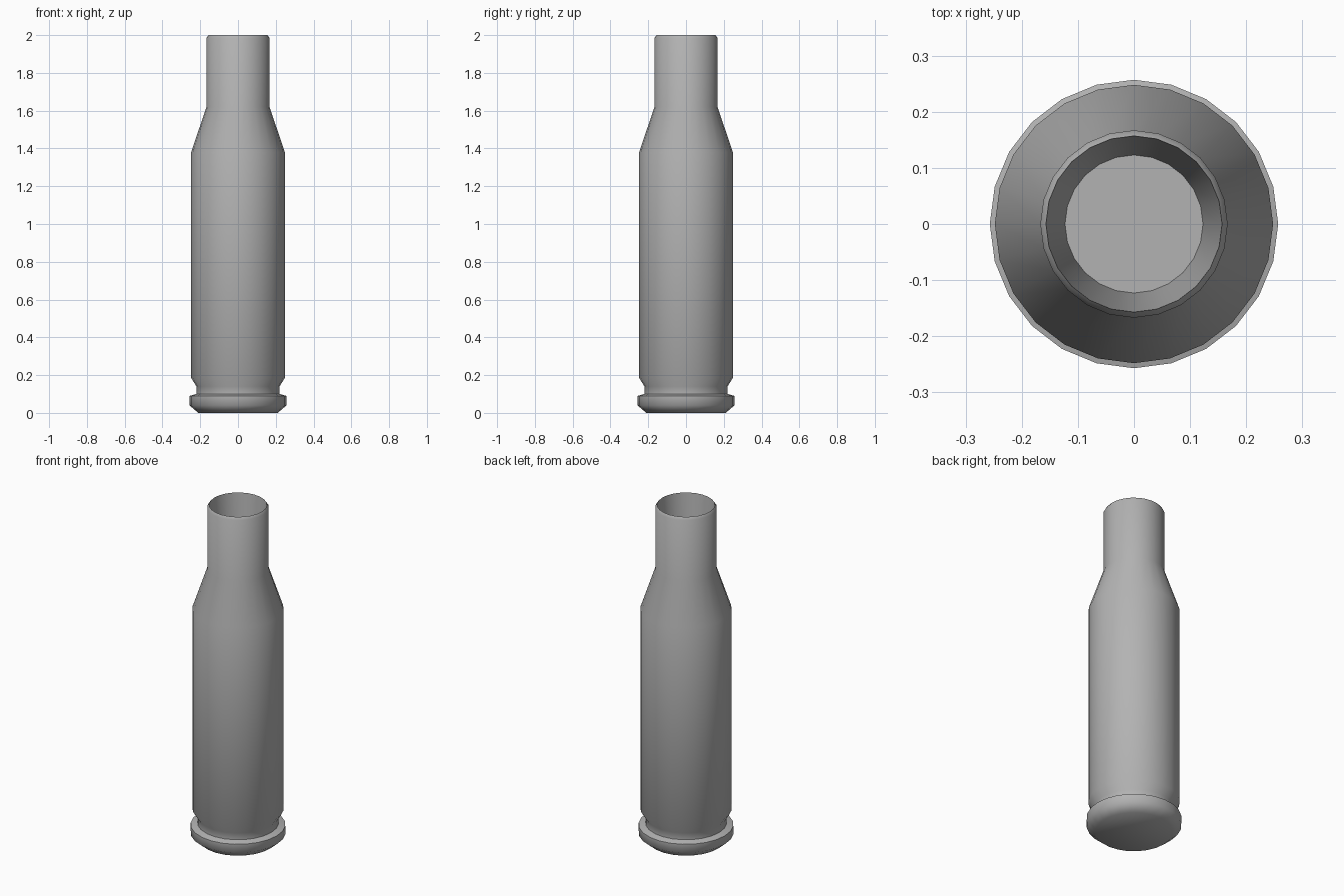
import bpy
import bmesh
import math

cube = bpy.data.objects.get("Cube")
if cube:
    bpy.data.objects.remove(cube, do_unlink=True)

SIDES = 24

# Metal colour
metal = bpy.data.materials.new("grey_metal")
colour = (0.45, 0.45, 0.45, 1)
metal.diffuse_color = colour
metal.use_nodes = True
metal.node_tree.nodes["Principled BSDF"].inputs["Base Color"].default_value = colour

# Profile (radius, height): base, rim, groove, body, shoulder, neck, mouth, bore
profile = [
    (0.21, 0.0), (0.257, 0.04), (0.257, 0.09), (0.22, 0.1), (0.22, 0.14),
    (0.248, 0.185), (0.248, 1.38), (0.167, 1.62), (0.167, 1.985),
    (0.157, 2.0), (0.123, 1.62),
]


def lathe(name, points, material):
    bm = bmesh.new()
    rings = []
    for radius, height in points:
        angles = [math.tau * i / SIDES for i in range(SIDES)]
        rings.append([bm.verts.new((radius * math.cos(a), radius * math.sin(a), height))
                      for a in angles])
    for low, high in zip(rings, rings[1:]):
        for i in range(SIDES):
            j = (i + 1) % SIDES
            bm.faces.new((low[i], low[j], high[j], high[i]))
    # Close the base and the floor of the bore
    bm.faces.new(rings[0][::-1])
    bm.faces.new(rings[-1])
    mesh = bpy.data.meshes.new(name)
    bm.to_mesh(mesh)
    bm.free()
    mesh.materials.append(material)
    obj = bpy.data.objects.new(name, mesh)
    bpy.context.collection.objects.link(obj)
    return obj


casing = lathe("casing", profile, metal)
bpy.ops.object.select_all(action="DESELECT")
casing.select_set(True)
bpy.context.view_layer.objects.active = casing
bpy.ops.object.shade_smooth_by_angle(angle=math.radians(50))
